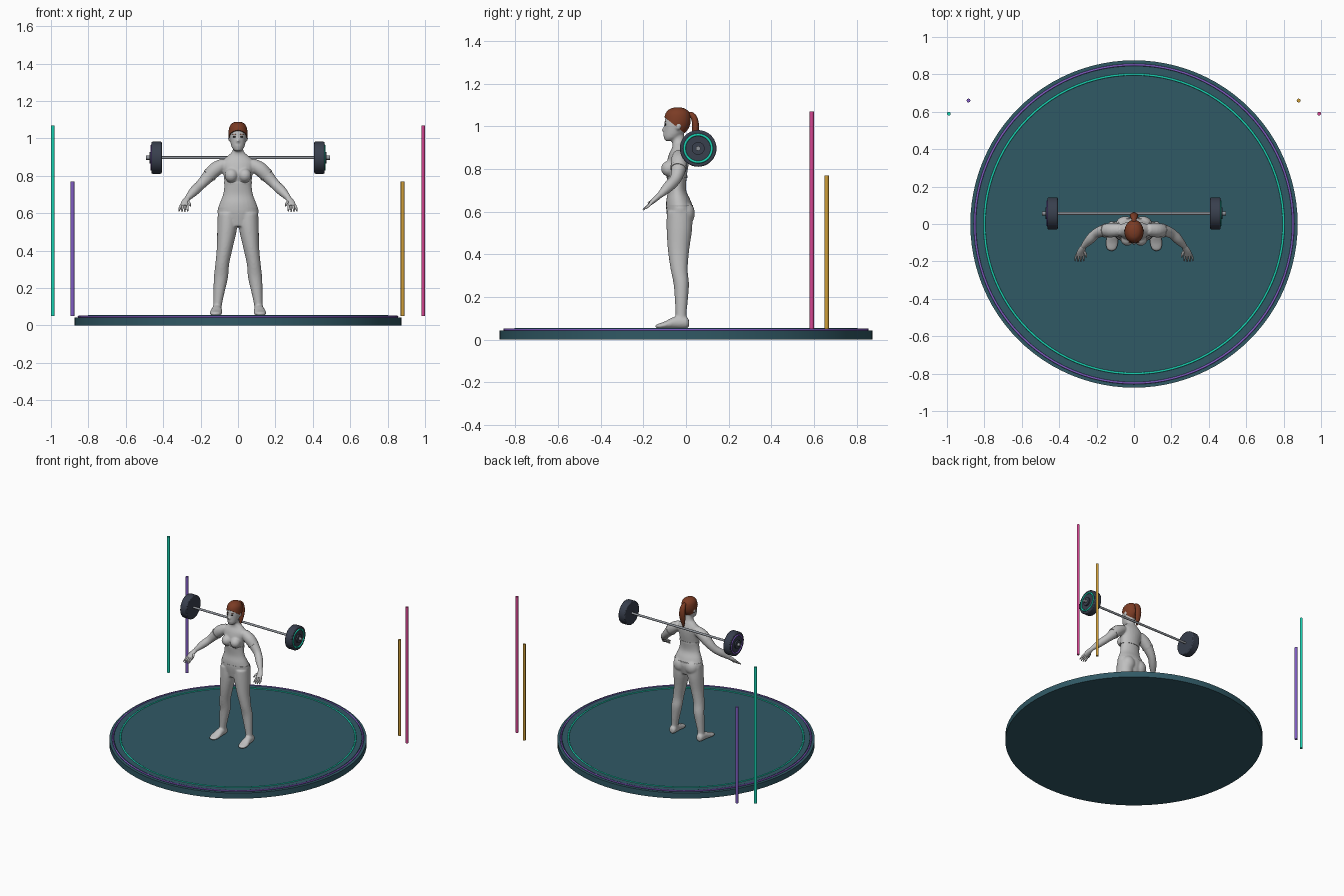
import bpy, bmesh, math
from mathutils import Vector, Matrix

old = bpy.data.objects.get("Cube")
if old:
    bpy.data.objects.remove(old, do_unlink=True)

X, Z = Vector((1, 0, 0)), Vector((0, 0, 1))


def material(name, *rgb):
    m = bpy.data.materials.new(name)
    m.use_nodes = True
    color = (*rgb, 1)
    m.diffuse_color = color
    m.node_tree.nodes["Principled BSDF"].inputs["Base Color"].default_value = color
    return m


floor = material("dark floor", .03, .1, .13)
teal = material("teal", .01, .65, .45)
purple = material("purple", .22, .11, .55)
pink = material("pink", .65, .06, .28)
gold = material("gold", .62, .34, .04)
grey = material("body grey", .52, .52, .52)
auburn = material("auburn hair", .2, .045, .018)
rubber = material("plate rubber", .04, .05, .075)
steel = material("bar steel", .28, .3, .33)
dark = material("eye dark", .02, .02, .02)


def finish(name, bm, mat, angle=40):
    bmesh.ops.recalc_face_normals(bm, faces=bm.faces)
    mesh = bpy.data.meshes.new(name)
    bm.to_mesh(mesh)
    bm.free()
    ob = bpy.data.objects.new(name, mesh)
    bpy.context.collection.objects.link(ob)
    mesh.materials.append(mat)
    bpy.ops.object.select_all(action='DESELECT')
    ob.select_set(True)
    bpy.context.view_layer.objects.active = ob
    bpy.ops.object.shade_smooth_by_angle(angle=math.radians(angle))
    return ob


def spline(rows, steps=4):
    """Smooth interpolation through rows of position and radii."""
    out = []
    for i in range(len(rows) - 1):
        p = [rows[max(i - 1, 0)], rows[i], rows[i + 1], rows[min(i + 2, len(rows) - 1)]]
        for k in range(steps):
            t = k / steps
            out.append([b + t / 2 * (c - a + t * (2*a - 5*b + 4*c - d + t * (3*(b - c) + d - a)))
                        for a, b, c, d in zip(*p)])
    return out + [list(rows[-1])]


def loft(bm, rows, axis=None, side=1, sides=24):
    """Closed skin over elliptical rings: rows are x, y, z, radius a, radius b."""
    rows = spline(rows)
    rings = []
    for i, (x, y, z, a, b) in enumerate(rows):
        lo, hi = rows[max(i - 1, 0)], rows[min(i + 1, len(rows) - 1)]
        d = axis or (Vector(hi[:3]) - Vector(lo[:3])).normalized()
        u = (X - d * d.x).normalized()
        v = d.cross(u)
        ring = []
        for k in range(sides):
            t = math.tau * k / sides
            co = Vector((x, y, z)) + u * a * math.cos(t) + v * b * math.sin(t)
            ring.append(bm.verts.new((co.x * side, co.y, co.z)))
        rings.append(ring)
    for r, s in zip(rings, rings[1:]):
        for k in range(sides):
            n = (k + 1) % sides
            bm.faces.new((r[k], r[n], s[n], s[k]))
    bm.faces.new(rings[0])
    bm.faces.new(rings[-1])


def ball(bm, center, size):
    bmesh.ops.create_uvsphere(bm, u_segments=20, v_segments=12, radius=1,
                              matrix=Matrix.Translation(center) @ Matrix.Diagonal((*size, 1)))


def cylinder(name, mat, radius, center, depth, along_x=False, sides=24, bevel=0):
    bm = bmesh.new()
    turn = Matrix.Rotation(math.pi / 2, 4, 'Y') if along_x else Matrix()
    bmesh.ops.create_cone(bm, cap_ends=True, segments=sides, radius1=radius, radius2=radius,
                          depth=depth, matrix=Matrix.Translation(center) @ turn)
    ob = finish(name, bm, mat)
    if bevel:
        mod = ob.modifiers.new("rounded rim", 'BEVEL')
        mod.width, mod.segments = bevel, 2
    return ob


def torus(name, mat, center, major, minor, along_x=False):
    bpy.ops.mesh.primitive_torus_add(major_radius=major, minor_radius=minor, location=center,
                                     major_segments=96, minor_segments=10,
                                     rotation=(0, math.pi / 2 if along_x else 0, 0))
    ob = bpy.context.object
    ob.name = name
    ob.data.materials.append(mat)
    bpy.ops.object.shade_smooth()


# Round stage with glowing rings
cylinder("stage_base", floor, .875, (0, 0, .021), .042, sides=96)
cylinder("stage_top", floor, .843, (0, 0, .045), .01, sides=96)
torus("outer_ring", purple, (0, 0, .047), .851, .006)
torus("inner_ring", teal, (0, 0, .049), .8, .006)

# Light poles behind the stage
for name, mat, x, y, top in (("right_tall_pole", teal, -.99, .59, 1.07),
                             ("right_short_pole", purple, -.885, .66, .77),
                             ("left_short_pole", gold, .88, .66, .77),
                             ("left_tall_pole", pink, .99, .59, 1.07)):
    cylinder(name, mat, .01, (x, y, (top + .05) / 2), top - .05)

# Barbell
BAR_Y, BAR_Z = .057, .897
cylinder("bar", steel, .008, (0, BAR_Y, BAR_Z), .98, along_x=True)
for word, s, mat in (("left", 1, teal), ("right", -1, purple)):
    cylinder(word + "_plate", rubber, .086, (s * .435, BAR_Y, BAR_Z), .055, True, 40, .006)
    cylinder(word + "_collar", rubber, .03, (s * .465, BAR_Y, BAR_Z), .015, True)
    cylinder(word + "_sleeve", steel, .011, (s * .476, BAR_Y, BAR_Z), .03, True)
    torus(word + "_plate_ring", mat, (s * .463, BAR_Y, BAR_Z), .064, .006, True)

# Body: torso, neck, head, limbs fused into one skin
torso = [(0, -.03, .53, .07, .05), (0, -.028, .6, .109, .064), (0, -.035, .65, .099, .058),
         (0, -.042, .7, .08, .043), (0, -.043, .76, .073, .046), (0, -.04, .82, .08, .052),
         (0, -.033, .87, .09, .047), (0, -.03, .905, .058, .034), (0, -.035, .93, .031, .03),
         (0, -.04, .97, .026, .029)]
head = [(0, -.08, .932, .016, .018), (0, -.066, .95, .032, .038), (0, -.05, .985, .042, .053),
        (0, -.044, 1.02, .046, .057), (0, -.042, 1.055, .041, .051), (0, -.042, 1.075, .026, .033),
        (0, -.042, 1.083, .008, .01)]
arm = [(.07, -.03, .865, .032, .032), (.12, -.033, .835, .039, .039), (.16, -.036, .795, .034, .034),
       (.2, -.05, .752, .027, .027), (.235, -.082, .718, .026, .026), (.275, -.125, .675, .014, .014)]
leg = [(.056, -.03, .6, .052, .06), (.058, -.031, .52, .053, .06), (.07, -.035, .42, .043, .05),
       (.084, -.032, .33, .037, .04), (.091, -.022, .26, .038, .036), (.101, -.022, .18, .03, .03),
       (.109, -.023, .11, .023, .025), (.112, -.02, .07, .026, .028)]
foot = [(.112, .014, .076, .014, .016), (.112, .0, .08, .025, .028), (.114, -.05, .08, .028, .029),
        (.118, -.1, .068, .034, .017), (.12, -.132, .063, .026, .011), (.12, -.144, .062, .01, .005)]

bm = bmesh.new()
loft(bm, torso, Z)
loft(bm, head, Z)
ball(bm, (0, -.104, .985), (.008, .011, .012))
ball(bm, (0, -.1, .961), (.016, .008, .008))
for s in (1, -1):
    loft(bm, arm, side=s)
    loft(bm, leg, Z, s)
    loft(bm, foot, Vector((0, -1, 0)), s)
    ball(bm, (s * .036, -.08, .802), (.036, .037, .037))
    ball(bm, (s * .048, -.003, .592), (.05, .045, .055))
    ball(bm, (s * .047, -.035, 1), (.007, .012, .017))
body = finish("body", bm, grey, 180)
skin = body.modifiers.new("fuse", 'REMESH')
skin.mode, skin.voxel_size, skin.use_smooth_shade = 'VOXEL', .006, True
soft = body.modifiers.new("soften", 'SMOOTH')
soft.factor, soft.iterations = .5, 4

# Hands with spread fingers
for word, s in (("left", 1), ("right", -1)):
    bm = bmesh.new()
    loft(bm, [(.268, -.118, .682, .014, .014), (.283, -.145, .658, .02, .012),
              (.289, -.168, .638, .021, .009)], side=s, sides=16)
    for i in range(4):
        off = (i - 1.5) * .011
        reach = .004 * abs(i - 1.5)
        loft(bm, [(.288 + off, -.162, .642, .007, .007),
                  (.291 + off * 1.3, -.186 + reach, .624, .006, .006),
                  (.292 + off * 1.4, -.204 + reach, .606 + reach, .003, .003)], side=s, sides=10)
    loft(bm, [(.275, -.135, .665, .009, .009), (.26, -.158, .652, .007, .007),
              (.254, -.178, .64, .004, .004)], side=s, sides=10)
    finish(word + "_hand", bm, grey, 60)

# Clothing edges: hem of the top, waistband and sleeve cuffs
for name, y, z, a, b in (("top_hem", -.043, .765, .076, .049), ("waistband", -.031, .625, .107, .064)):
    bm = bmesh.new()
    loft(bm, [(0, y, z - .006, a, b), (0, y, z + .006, a, b)], Z, sides=40)
    finish(name, bm, grey)
bm = bmesh.new()
for s in (1, -1):
    loft(bm, [(.148, -.035, .808, .039, .039), (.156, -.036, .8, .037, .037)], side=s)
finish("sleeve_cuffs", bm, grey)

# Hair cap, cut along a sloping hairline
bm = bmesh.new()
loft(bm, [(x, y + .003, z + .006, a + .005, b + .006) for x, y, z, a, b in head], Z, sides=32)
bmesh.ops.bisect_plane(bm, geom=bm.verts[:] + bm.edges[:] + bm.faces[:], clear_inner=True,
                       plane_co=(0, -.1, 1.043), plane_no=(0, .62, .78))
bmesh.ops.holes_fill(bm, edges=[e for e in bm.edges if e.is_boundary])
finish("hair", bm, auburn)

# Ponytail
bm = bmesh.new()
loft(bm, [(0, -.005, 1.045, .012, .012), (0, .022, 1.056, .013, .013), (0, .04, 1.035, .02, .015),
          (0, .045, .99, .023, .016), (0, .038, .94, .018, .013), (0, .03, .895, .005, .004)])
finish("ponytail", bm, auburn, 60)

# Eyes and brows
eyes, brows = bmesh.new(), bmesh.new()
for s in (1, -1):
    ball(eyes, (s * .019, -.0965, 1.009), (.0085, .004, .005))
    ball(brows, (s * .02, -.0965, 1.022), (.011, .004, .002))
finish("eyes", eyes, dark)
finish("eyebrows", brows, auburn)
